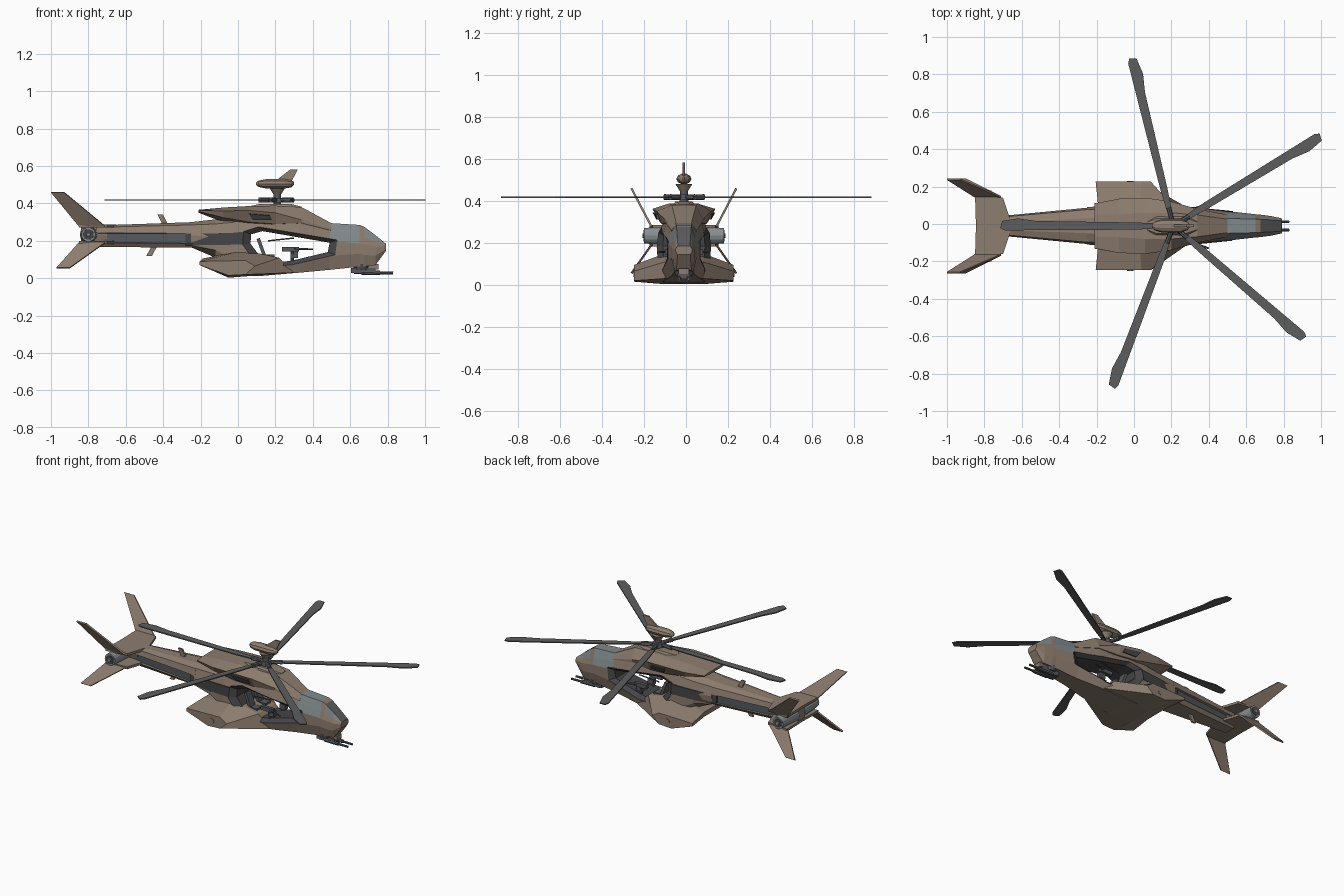
import bpy, bmesh, math
from mathutils import Vector, Matrix

if "Cube" in bpy.data.objects:
    bpy.data.objects.remove(bpy.data.objects["Cube"])

CY = -0.01          # centre line of the craft
HUB = Vector((0.21, 0, 0.418))

def material(name, rgb):
    m = bpy.data.materials.new(name)
    m.diffuse_color = (*rgb, 1)
    m.use_nodes = True
    m.node_tree.nodes["Principled BSDF"].inputs["Base Color"].default_value = m.diffuse_color
    return m

TAN = material("tan_paint", (0.27, 0.205, 0.16))
DARK = material("dark_frame", (0.06, 0.06, 0.064))
BLADE = material("blade_grey", (0.11, 0.11, 0.112))
GLASS = material("canopy_glass", (0.22, 0.255, 0.265))
STEEL = material("light_steel", (0.25, 0.28, 0.29))
METAL = material("gun_metal", (0.09, 0.1, 0.11))

def build(name, verts, faces, *mats):
    bm = bmesh.new()
    vs = [bm.verts.new(v) for v in verts]
    for f in faces:
        bm.faces.new([vs[i] for i in f])
    bmesh.ops.recalc_face_normals(bm, faces=bm.faces)
    me = bpy.data.meshes.new(name)
    bm.to_mesh(me)
    bm.free()
    ob = bpy.data.objects.new(name, me)
    bpy.context.collection.objects.link(ob)
    for m in mats:
        me.materials.append(m)
    ob.location.y = CY
    return ob

def loft(name, rings, *mats):
    n = len(rings[0])
    verts = [p for r in rings for p in r]
    faces = [(k*n+i, k*n+(i+1) % n, (k+1)*n+(i+1) % n, (k+1)*n+i)
             for k in range(len(rings)-1) for i in range(n)]
    faces += [tuple(range(n)), tuple(range(len(verts)-n, len(verts)))]
    return build(name, verts, faces, *mats)

def body(name, sections, *mats):
    """Sections are (x, half outline of (y, z) from top to bottom), mirrored."""
    rings = [[(x, y, z) for y, z in h] + [(x, -y, z) for y, z in reversed(h)] for x, h in sections]
    return loft(name, rings, *mats)

def box(name, c, s, mat, tilt=0):
    r = Matrix.Rotation(tilt, 3, 'Y')
    rings = [[Vector(c) + r @ Vector((a*s[0]/2, b*s[1]/2, d*s[2]/2))
              for a, b in ((-1, -1), (1, -1), (1, 1), (-1, 1))] for d in (-1, 1)]
    return loft(name, rings, mat)

def tube(name, a, b, r1, r2, mat, n=10):
    a, b = Vector(a), Vector(b)
    q = (b-a).to_track_quat('Z', 'Y')
    circ = [(math.cos(math.tau*i/n), math.sin(math.tau*i/n)) for i in range(n)]
    return loft(name, [[p + q @ Vector((c*r, s*r, 0)) for c, s in circ]
                       for p, r in ((a, r1), (b, r2))], mat)

def plate(name, pts, t, mat):
    """Thin flat slab from a planar outline, thickened along its normal."""
    p = [Vector(v) for v in pts]
    n = (p[1]-p[0]).cross(p[2]-p[0]).normalized() * t/2
    return loft(name, [[v-n for v in p], [v+n for v in p]], mat)

# fuselage, with glazed nose
fuselage = body("fuselage", [
    (-.25, [(.04, .30), (.085, .285), (.1, .23), (.09, .175), (.05, .165)]),
    (-.12, [(.05, .315), (.095, .29), (.11, .22), (.105, .15), (.06, .11)]),
    (-.02, [(.06, .33), (.10, .30), (.12, .22), (.12, .10), (.1, .01)]),
    (.12, [(.06, .35), (.1, .30), (.122, .22), (.122, .1), (.1, .012)]),
    (.33, [(.05, .37), (.085, .30), (.105, .2), (.105, .1), (.08, .03)]),
    (.49, [(.04, .295), (.062, .25), (.08, .2), (.08, .12), (.055, .045)]),
    (.65, [(.036, .285), (.052, .225), (.062, .185), (.062, .13), (.045, .062)]),
    (.675, [(.035, .275), (.05, .215), (.06, .18), (.06, .125), (.044, .064)]),
    (.735, [(.032, .23), (.042, .2), (.052, .17), (.052, .12), (.036, .07)]),
    (.79, [(.028, .185), (.034, .18), (.04, .17), (.038, .155), (.03, .145)])], TAN, GLASS, BLADE)
for f in fuselage.data.polygons:
    lo = min(fuselage.data.vertices[v].co.z for v in f.vertices)
    x = f.center.x
    if f.normal.z > .25 and lo > .175:
        if .5 < x < .65:
            f.material_index = 1
        elif x > .68:
            f.material_index = 2 if abs(f.center.y) < .01 else 1

# open cabin: cut through, then line with a bevelled dark frame
outer = [(.03, .25), (.11, .275), (.53, .205), (.52, .125), (.29, .072), (.17, .062), (.08, .10), (.025, .18)]
inner = [(.07, .235), (.13, .252), (.49, .19), (.48, .14), (.28, .092), (.2, .087), (.115, .12), (.067, .185)]
cutter = loft("cabin_cutter", [[(x, s, z) for x, z in outer] for s in (-.3, .3)], DARK)
cutter.hide_render = True
mod = fuselage.modifiers.new("cabin", 'BOOLEAN')
mod.object, mod.operation, mod.solver = cutter, 'DIFFERENCE', 'EXACT'
bpy.context.view_layer.objects.active = fuselage
bpy.ops.object.modifier_apply(modifier="cabin")
bpy.data.objects.remove(cutter)
width = lambda x, z: .127 - .1*(x-.05) - .25*max(0, z-.22)
rings = [[(x, width(x, z)*s - s*d, z) for x, z in o]
         for o, s, d in ((outer, -1, 0), (inner, -1, .025), (inner, 1, .025), (outer, 1, 0))]
build("cabin_frame", [p for r in rings for p in r],
      [(k*8+i, k*8+(i+1) % 8, k*8+8+(i+1) % 8, k*8+8+i) for k in range(3) for i in range(8)], DARK)

# engine cowling and rotor pylon
body("engine_cowling", [
    (-.21, [(.06, .366), (.12, .362), (.122, .356), (.06, .35)]),
    (-.08, [(.06, .378), (.145, .36), (.125, .325), (.06, .30)]),
    (.06, [(.07, .386), (.15, .362), (.115, .30), (.06, .28)]),
    (.2, [(.07, .388), (.13, .35), (.106, .29), (.05, .285)]),
    (.34, [(.058, .38), (.09, .312), (.088, .295), (.05, .285)]),
    (.5, [(.036, .294), (.058, .262), (.06, .255), (.03, .25)])], TAN)
body("rotor_pylon", [
    (.07, [(.02, .387), (.03, .38)]), (.12, [(.04, .398), (.055, .38)]),
    (.28, [(.04, .398), (.055, .38)]), (.34, [(.02, .383), (.03, .37)])], TAN)

# rear dark side panels and tail boom
body("side_panel", [(-.28, [(.088, .24), (.088, .175)]), (-.12, [(.113, .24), (.113, .178)]),
                    (.03, [(.124, .245), (.124, .18)])], DARK)
body("boom_upper", [(-.24, [(.04, .30), (.088, .285), (.098, .24), (.05, .235)]),
                    (-.76, [(.02, .282), (.042, .272), (.048, .242), (.02, .236)])], TAN)
body("boom_lower", [(-.24, [(.05, .19), (.095, .185), (.07, .163)]),
                    (-.76, [(.02, .195), (.045, .19), (.035, .168)])], TAN)
body("boom_core", [(-.24, [(.085, .24), (.085, .185)]), (-.72, [(.035, .24), (.035, .19)])], METAL)
body("tail_block", [(-.7, [(.03, .275), (.045, .235), (.03, .19)]),
                    (-.84, [(.03, .275), (.04, .235), (.03, .19)])], TAN)
plate("boom_antenna_top", [(-.40, 0, .28), (-.37, 0, .28), (-.40, 0, .34), (-.43, 0, .34)], .012, TAN)
plate("boom_antenna_bottom", [(-.46, 0, .175), (-.43, 0, .175), (-.46, 0, .12), (-.49, 0, .12)], .012, TAN)

# belly with side sponsons
root = [(-.19, .105), (.03, .15), (.22, .11), (.3, .03), (-.05, .003), (-.19, .075)]
tip = [(-.205, .09), (.04, .095), (.09, .065), (.04, .02), (-.05, .015), (-.205, .07)]
loft("sponsons", [[(x, y, z) for x, z in prof] for y, prof in
                  ((-.237, tip), (-.09, root), (.09, root), (.237, tip))], TAN)

for s, side in ((-1, "right"), (1, "left")):
    # tail plates, fins and tail fans
    for part, zr, zt, tips in (("upper", .278, .46, (-1.0, -.93)), ("lower", .19, .055, (-.97, -.90))):
        plate(f"tail_plate_{part}_{side}", [(-.845, 0, zr), (-.65, 0, zr), (-.70, s*.15, zr), (-.85, s*.165, zr)],
              .016, TAN)
        tipy = .25
        plate(f"tail_fin_{part}_{side}", [(-.85, s*.155, zr), (-.71, s*.155, zr),
              (tips[1], s*tipy, zt), (tips[0], s*tipy, zt)], .01, TAN)
    tube(f"tail_fan_{side}", (-.8, s*.03, .234), (-.8, s*.19, .234), .046, .038, STEEL, 14)
    tube(f"tail_fan_opening_{side}", (-.8, s*.18, .234), (-.8, s*.193, .234), .03, .028, DARK, 14)
    tube(f"tail_fan_hub_{side}", (-.8, s*.19, .234), (-.8, s*.198, .234), .013, .01, STEEL, 8)
    # engine intake and sponson hatch
    plate(f"engine_intake_{side}", [(.06, s*.143, .345), (.17, s*.128, .336), (.18, s*.121, .312), (.08, s*.125, .312)],
          .012, DARK)
    tube(f"sponson_light_{side}", (-.02, s*.23, .055), (-.02, s*.24, .055), .018, .018, TAN, 10)
    # door gun on its mount
    tube(f"gun_post_{side}", (.29, s*.06, .08), (.29, s*.075, .15), .01, .007, METAL, 6)
    box(f"gun_body_{side}", (.28, s*.08, .155), (.09, .022, .025), METAL)
    box(f"gun_ammo_box_{side}", (.3, s*.06, .125), (.04, .03, .035), METAL)
    tube(f"gun_barrel_{side}", (.3, s*.085, .158), (.4, s*.12, .155), .006, .005, METAL, 6)
    tube(f"gun_brace_{side}", (.16, s*.06, .2), (.3, s*.07, .215), .004, .004, METAL, 5)
    # cabin seat
    box(f"seat_back_{side}", (.125, s*.045, .165), (.018, .05, .1), METAL, -.35)
    box(f"seat_cushion_{side}", (.165, s*.045, .12), (.06, .05, .016), METAL)
    tube(f"seat_strut_{side}", (.17, s*.045, .12), (.2, s*.045, .085), .006, .006, STEEL, 5)

# nose gun turret
tube("turret_ring", (.66, 0, .075), (.66, 0, .045), .05, .04, METAL, 12)
box("turret_body", (.67, 0, .042), (.13, .06, .028), METAL)
box("turret_sensor", (.72, 0, .062), (.06, .05, .03), TAN)
for i, y in enumerate((-.022, .022)):
    tube(f"nose_barrel_{i}", (.62, y, .03), (.83, y, .028), .008, .007, METAL, 8)
    tube(f"nose_barrel_jacket_{i}", (.66, y, .03), (.76, y, .029), .012, .012, METAL, 8)

# rotor hub
tube("rotor_mast", (.21, 0, .37), (.21, 0, .48), .022, .018, METAL, 12)
tube("hub_plate", (.21, 0, .405), (.21, 0, .43), .04, .035, METAL, 12)
tube("hub_collar", (.21, 0, .445), (.21, 0, .48), .018, .04, TAN, 12)

# five blades with paddle tips
outline = [(.05, .012), (.2, .02), (.9, .024), (.925, .012), (.915, -.026),
           (.83, -.04), (.73, -.026), (.2, -.018), (.05, -.012)]
for i, deg in enumerate((31.5, 104, 180, 249.5, 319.5)):
    m = Matrix.Translation(HUB) @ Matrix.Rotation(math.radians(deg), 4, 'Z')
    plate(f"rotor_blade_{i}", [m @ Vector((x, y, 0)) for x, y in outline], .007, BLADE)
    tube(f"blade_grip_{i}", m @ Vector((.02, 0, 0)), m @ Vector((.1, 0, 0)), .012, .014, METAL, 8)

# sensor pod above the rotor, with fin
pod = [(.095, .004, .505, .006), (.11, .024, .505, .018), (.15, .036, .505, .026),
       (.25, .036, .505, .026), (.285, .024, .505, .02), (.3, .004, .508, .008)]
loft("sensor_pod", [[(x, w*math.cos(a), z+h*math.sin(a)) for a in [math.tau*k/10 for k in range(10)]]
                    for x, w, z, h in pod], TAN)
plate("pod_fin", [(.2, 0, .52), (.285, 0, .515), (.32, 0, .582), (.28, 0, .582)], .012, TAN)
